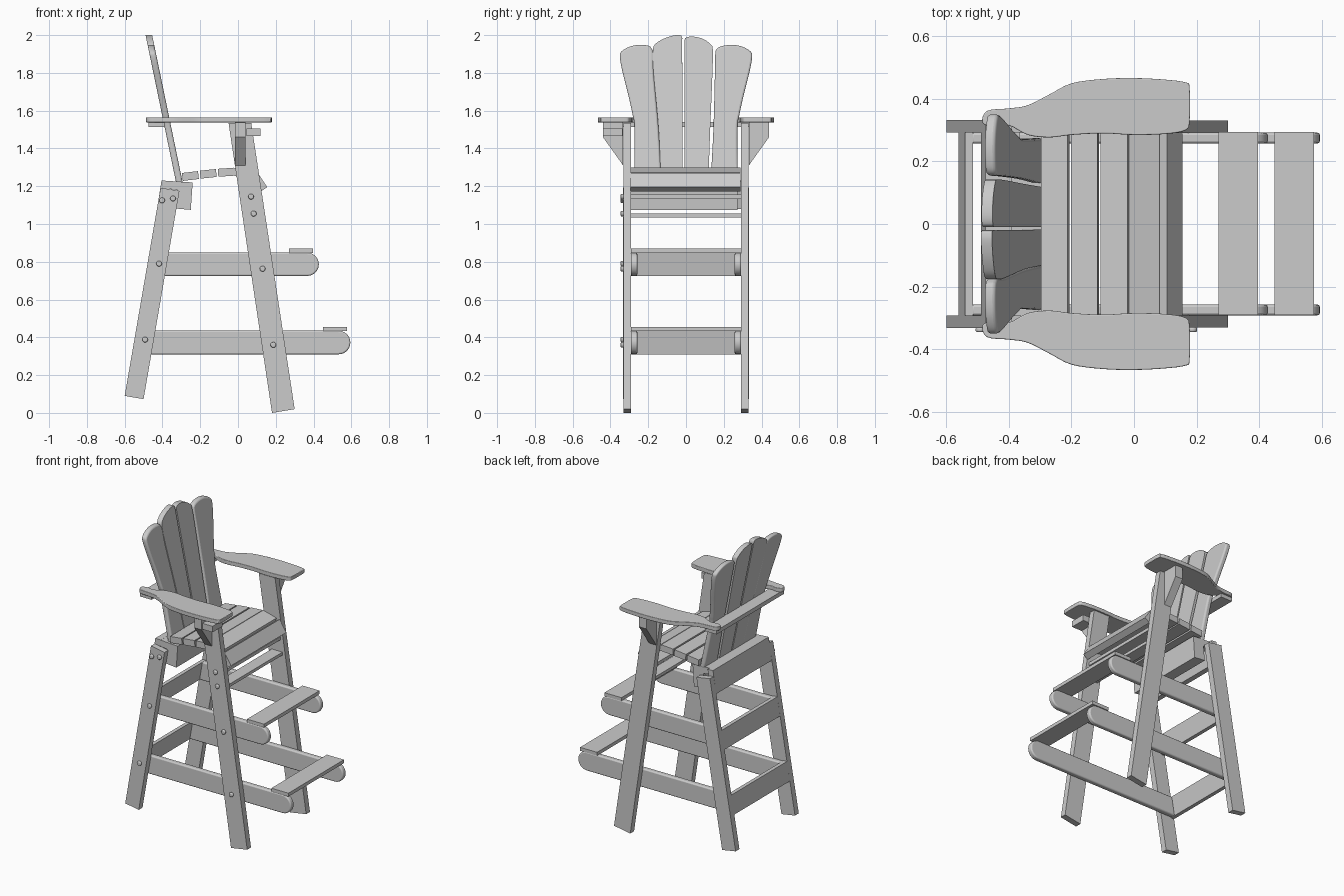
import bpy, bmesh, math
from mathutils import Vector

cube = bpy.data.objects.get("Cube")
if cube:
    bpy.data.objects.remove(cube, do_unlink=True)

paint = bpy.data.materials.new("light_grey_paint")
paint.use_nodes = True
grey = (0.6, 0.6, 0.6, 1)
paint.diffuse_color = grey
paint.node_tree.nodes["Principled BSDF"].inputs["Base Color"].default_value = grey

PLACE = {"x": lambda a, b, d: (d, a, b),
         "y": lambda a, b, d: (a, d, b),
         "z": lambda a, b, d: (a, b, d)}


def prism(name, outline, axis, lo, hi, bevel=0.0, shear=None):
    """Extrude a flat outline along an axis, with optional rounded edges."""
    bm = bmesh.new()
    rings = [[bm.verts.new(PLACE[axis](a, b, d)) for a, b in outline] for d in (lo, hi)]
    bm.faces.new(rings[0])
    bm.faces.new(rings[1][::-1])
    n = len(outline)
    for i in range(n):
        j = (i + 1) % n
        bm.faces.new((rings[0][i], rings[0][j], rings[1][j], rings[1][i]))
    if shear:
        for v in bm.verts:
            v.co.x += shear(v.co)
    bmesh.ops.recalc_face_normals(bm, faces=bm.faces)
    mesh = bpy.data.meshes.new(name)
    bm.to_mesh(mesh)
    bm.free()
    mesh.materials.append(paint)
    obj = bpy.data.objects.new(name, mesh)
    bpy.context.collection.objects.link(obj)
    if bevel:
        mod = obj.modifiers.new("rounded_edges", "BEVEL")
        mod.width, mod.segments, mod.angle_limit = bevel, 3, math.radians(50)
        bpy.ops.object.select_all(action="DESELECT")
        bpy.context.view_layer.objects.active = obj
        obj.select_set(True)
        bpy.ops.object.shade_smooth_by_angle(angle=math.radians(40))
    return obj


def box(name, x0, x1, y0, y1, z0, z1):
    return prism(name, [(x0, z0), (x1, z0), (x1, z1), (x0, z1)], "y", y0, y1)


def smooth(points, closed=False, steps=5):
    """Smooth curve through the given points."""
    p = [Vector(q) for q in points]
    n = len(p)
    pick = (lambda i: p[i % n]) if closed else (lambda i: p[max(0, min(n - 1, i))])
    out = []
    for i in range(n if closed else n - 1):
        a, b, c, d = (pick(i + k) for k in (-1, 0, 1, 2))
        for s in range(steps):
            t = s / steps
            out.append(0.5 * (2 * b + (c - a) * t + (2 * a - 5 * b + 4 * c - d) * t * t
                              + (3 * b - a - 3 * c + d) * t ** 3))
    return out if closed else out + [p[-1]]


def rear_x(z):
    """Rear edge of the sloping back legs."""
    return -0.6 + 0.173 * (z - 0.09)


# Legs, arms, brackets and foot rails on both sides
FRONT_LEG = [(0.18, 0), (0.30, 0.02), (0.07, 1.535), (-0.05, 1.535)]
BACK_LEG = [(-0.6, 0.09), (-0.5, 0.073), (-0.31, 1.175), (-0.41, 1.192)]
ARM = [(-0.485, 0.325), (-0.47, 0.362), (-0.4, 0.37), (-0.34, 0.38), (-0.27, 0.415),
       (-0.2, 0.45), (-0.1, 0.464), (0, 0.467), (0.1, 0.462), (0.165, 0.453), (0.178, 0.435),
       (0.178, 0.33), (0.165, 0.3), (0.1, 0.288), (0, 0.285), (-0.1, 0.29), (-0.2, 0.285),
       (-0.27, 0.277), (-0.34, 0.285), (-0.4, 0.315), (-0.45, 0.31)]
BRACKET = [(0.333, 1.31), (0.44, 1.46), (0.44, 1.54), (0.333, 1.54)]
LEVELS = {"lower": (0.31, 0.435, 0.595, 0.45), "upper": (0.725, 0.848, 0.428, 0.27)}

for side, s in (("left", 1), ("right", -1)):
    prism(side + "_front_leg", FRONT_LEG, "y", s * 0.291, s * 0.331)
    prism(side + "_back_leg", BACK_LEG, "y", s * 0.293, s * 0.333)
    prism(side + "_arm", [(x, s * y) for x, y in smooth(ARM, True, 4)], "z", 1.538, 1.565, 0.006)
    prism(side + "_arm_bracket", [(s * y, z) for y, z in BRACKET], "x", -0.015, 0.04)
    for level, (z0, z1, tip, _) in LEVELS.items():
        r, mid = (z1 - z0) / 2, (z0 + z1) / 2
        arc = [(tip - r + r * math.cos(a), mid + r * math.sin(a))
               for a in (math.pi * (k / 12 - 0.5) for k in range(13))]
        outline = [(rear_x(z0) + 0.02, z0)] + arc + [(rear_x(z1) + 0.02, z1)]
        prism(f"{side}_{level}_rail", outline, "y", s * 0.258, s * 0.292, 0.008)

# Steps and the sloping boards between the back legs
for level, (z0, z1, _, step) in LEVELS.items():
    box(level + "_step", step, step + 0.126, -0.291, 0.295, z1 - 0.002, z1 + 0.021)
    prism(level + "_back_board", [(rear_x(z0), z0), (rear_x(z0) + 0.025, z0),
                                  (rear_x(z1) + 0.025, z1), (rear_x(z1), z1)], "y", -0.294, 0.294)

# Seat frame
prism("rear_apron", [(rear_x(1.08), 1.08), (rear_x(1.08) + 0.035, 1.08),
                     (-0.365, 1.228), (-0.405, 1.23)], "y", -0.294, 0.294)
prism("rear_seat_beam", [(-0.33, 1.082), (-0.25, 1.075), (-0.24, 1.22), (-0.405, 1.23),
                         (-0.40, 1.19), (-0.32, 1.18)], "y", -0.294, 0.273)
box("upper_front_stretcher", 0.03, 0.11, -0.291, 0.291, 1.133, 1.155)
box("lower_front_stretcher", 0.045, 0.125, -0.291, 0.291, 1.035, 1.055)

# Seat slats, following a gentle curve
SLATS = [((-0.297, 1.27), (-0.212, 1.28)), ((-0.202, 1.282), (-0.117, 1.291)),
         ((-0.107, 1.292), (-0.02, 1.298)), ((-0.016, 1.298), (0.082, 1.272)),
         ((0.105, 1.27), (0.155, 1.195))]
for i, (a, b) in enumerate(SLATS):
    a, b = Vector(a), Vector(b)
    d = (b - a).normalized()
    down = Vector((d.y, -d.x)) * 0.042
    prism(f"seat_slat_{i + 1}", [a, b, b + down, a + down], "y", -0.293, 0.289)

# Fanned back slats, leaning to the rear
lean = lambda co: -0.207 * (co.z - 1.23)
INNER_RIGHT = [(-0.132, 1.215), (-0.145, 1.5), (-0.172, 1.8), (-0.176, 1.91), (-0.165, 1.95),
               (-0.12, 1.98), (-0.07, 1.997), (-0.035, 2.0), (-0.021, 1.985), (-0.02, 1.9), (-0.018, 1.215)]
INNER_LEFT = [(0.118, 1.215), (0.128, 1.5), (0.14, 1.8), (0.142, 1.92), (0.132, 1.95),
              (0.09, 1.98), (0.04, 1.992), (0.003, 1.988), (-0.008, 1.97), (-0.009, 1.9), (-0.009, 1.215)]
OUTER = [(0.275, 1.215), (0.272, 1.5), (0.283, 1.58), (0.305, 1.68), (0.335, 1.8), (0.35, 1.88),
         (0.343, 1.912), (0.3, 1.938), (0.25, 1.948), (0.2, 1.944), (0.165, 1.93), (0.155, 1.9),
         (0.153, 1.8), (0.145, 1.5), (0.13, 1.215)]
OUTER_RIGHT = [(-y - (0.018 if y < 0.2 and z > 1.6 else 0), z) for y, z in OUTER]
for name, outline in (("inner_right", INNER_RIGHT), ("inner_left", INNER_LEFT),
                      ("outer_left", OUTER), ("outer_right", OUTER_RIGHT)):
    prism(name + "_back_slat", smooth(outline), "x", -0.33, -0.295, 0.01, lean)

# Rear arm support and the block under the right arm
box("rear_arm_support", -0.475, -0.39, -0.355, 0.355, 1.513, 1.54)
box("right_arm_block", 0.045, 0.12, -0.44, -0.335, 1.465, 1.505)

# Bolt heads on the right side
BOLTS = [(-0.402, 1.125), (-0.344, 1.135), (-0.418, 0.79), (-0.492, 0.388),
         (0.069, 1.145), (0.083, 1.055), (0.13, 0.763), (0.187, 0.36)]
for i, (x, z) in enumerate(BOLTS):
    ring = [(x + 0.015 * math.cos(a), z + 0.015 * math.sin(a))
            for a in (math.tau * k / 16 for k in range(16))]
    prism(f"bolt_{i + 1}", ring, "y", -0.346, -0.33, 0.006)
